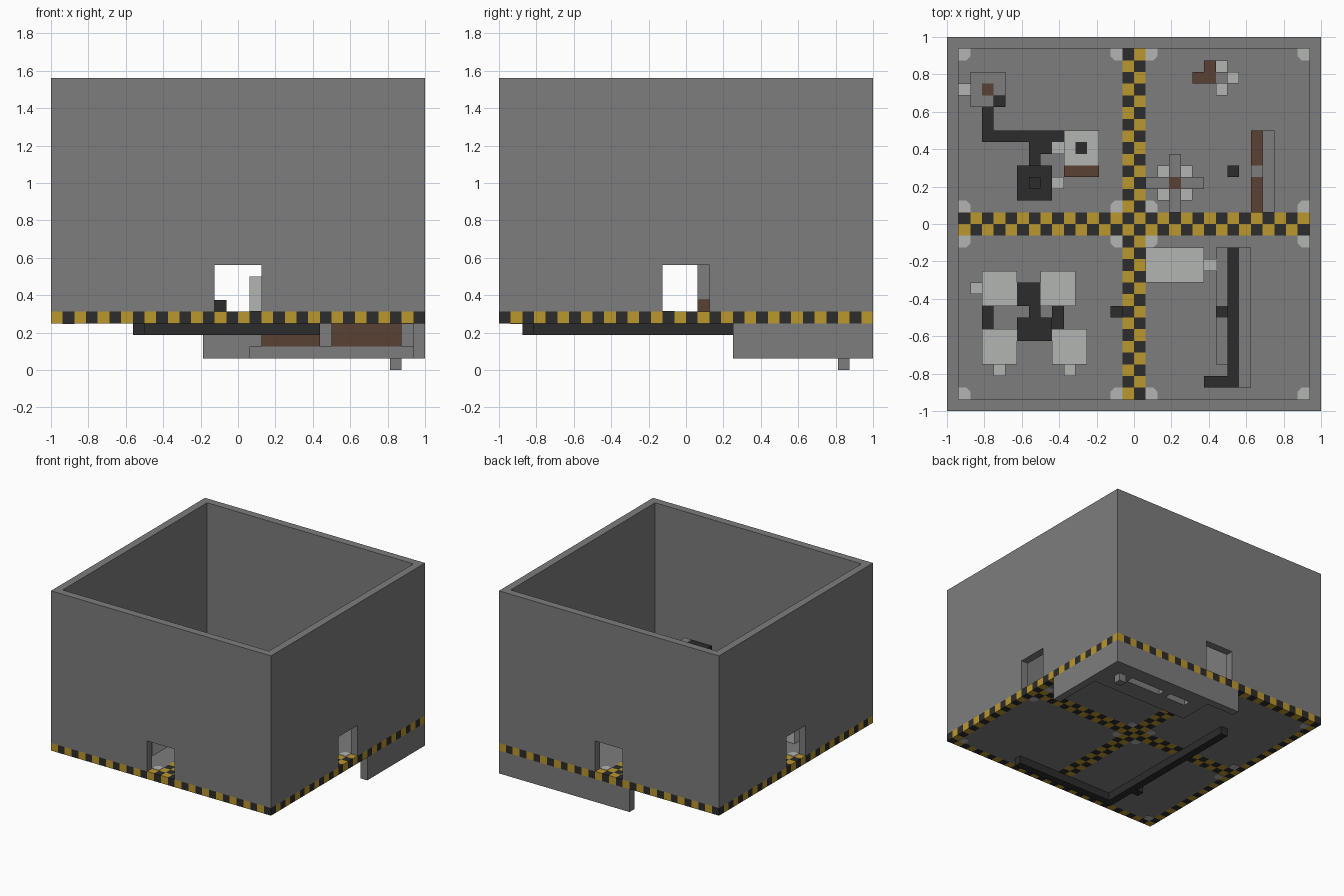
import bpy, bmesh, math
from mathutils import Matrix, Vector

if "Cube" in bpy.data.objects:
    bpy.data.objects.remove(bpy.data.objects["Cube"], do_unlink=True)

U = 1 / 16      # one block
FLOOR = 5       # walking level, in blocks


def material(name, rgb):
    m = bpy.data.materials.new(name)
    m.use_nodes = True
    colour = (*rgb, 1)
    m.diffuse_color = colour
    m.node_tree.nodes["Principled BSDF"].inputs["Base Color"].default_value = colour
    return m


GREY = material("concrete grey", (.205, .205, .205))
LIGHT = material("light grey", (.45, .46, .45))
DARK = material("charcoal", (.025, .025, .025))
YELLOW = material("hazard yellow", (.50, .31, .027))
BROWN = material("wood brown", (.102, .052, .033))


def finish(name, bm, *mats):
    bmesh.ops.recalc_face_normals(bm, faces=bm.faces)
    mesh = bpy.data.meshes.new(name)
    bm.to_mesh(mesh)
    bm.free()
    for m in mats:
        mesh.materials.append(m)
    ob = bpy.data.objects.new(name, mesh)
    bpy.context.collection.objects.link(ob)
    return ob


def prism(bm, points, offset):
    """Extrude a polygon (in blocks) along an offset."""
    face = bm.faces.new([bm.verts.new(Vector(p) * U) for p in points])
    new = bmesh.ops.extrude_face_region(bm, geom=[face], use_keep_orig=True)["geom"]
    verts = [g for g in new if isinstance(g, bmesh.types.BMVert)]
    bmesh.ops.translate(bm, verts=verts, vec=Vector(offset) * U)
    return list({v for v in face.verts} | set(verts))


def blocks(name, mat, z0, z1, *rects):
    """One object made of upright boxes; each rect is x0, y0, x1, y1."""
    bm = bmesh.new()
    for x0, y0, x1, y1 in rects:
        prism(bm, [(x0, y0, z0), (x1, y0, z0), (x1, y1, z0), (x0, y1, z0)], (0, 0, z1 - z0))
    return finish(name, bm, mat)


def furniture(name, mat, height, *rects):
    return blocks(name, mat, FLOOR, FLOOR + height, *rects)


# Floor slab with hazard checks around the rim and along the centre cross
bm = bmesh.new()
bmesh.ops.create_grid(bm, x_segments=32, y_segments=32, size=1)
for f in bm.faces:
    c = f.calc_center_median()
    i, j = math.floor(c.x / U), math.floor(c.y / U)
    if {i, j} & {-16, 15, -1, 0}:
        f.material_index = 1 + (i + j) % 2
bmesh.ops.translate(bm, verts=bm.verts, vec=(0, 0, FLOOR * U))
slab = finish("floor", bm, GREY, YELLOW, DARK)
solid = slab.modifiers.new("thickness", "SOLIDIFY")
solid.thickness = U
solid.offset = -1

# Four walls, each with a central doorway
bm = bmesh.new()
outline = [(-16, 5), (-2, 5), (-2, 9), (2, 9), (2, 5), (15, 5), (15, 25), (-16, 25)]
for turn in range(4):
    verts = prism(bm, [(x, -16, z) for x, z in outline], (0, 1, 0))
    bmesh.ops.rotate(bm, verts=verts, matrix=Matrix.Rotation(turn * math.pi / 2, 3, "Z"))
finish("walls", bm, GREY)

# Clipped corner tiles in each of the four rooms
bm = bmesh.new()
for sx in (-1, 1):
    for sy in (-1, 1):
        for cx, dx in ((1, 1), (15, -1)):
            for cy, dy in ((1, 1), (15, -1)):
                shape = [(0, 0), (1, 0), (1, .65), (.65, 1), (0, 1)]
                prism(bm, [(sx * (cx + dx * a), sy * (cy + dy * b), 3.95) for a, b in shape],
                      (0, 0, 1.1))
finish("corner_tiles", bm, LIGHT)

# Back left-hand room: machine, conduit and workstation
furniture("machine_body", GREY, 3, (-14, 10, -11, 13))
furniture("machine_cap", BROWN, 3.1, (-13, 11, -12, 12))
furniture("machine_outlet", DARK, 3.15, (-12, 10, -11, 11))
furniture("machine_step", LIGHT, 1, (-15, 11, -14, 12))
furniture("floor_conduit", DARK, 1, (-13, 8, -12, 10), (-13, 7, -6, 8),
          (-9, 6, -7, 7), (-9, 5, -8, 6))
furniture("control_block", DARK, 2, (-10, 2, -7, 5))
furniture("control_knob", DARK, 3, (-9, 3, -8, 4))
furniture("stools", LIGHT, 1, (-7, 6, -6, 7), (-7, 3, -6, 4))
furniture("work_table", LIGHT, 2, (-6, 5, -3, 8))
furniture("table_screen", DARK, 2.1, (-5, 6, -4, 7))
furniture("table_bench", BROWN, 2, (-6, 4, -3, 5))

# Back right-hand room: small table, cross-shaped table and shelves
furniture("side_table", BROWN, 2, (6, 12, 7, 14), (5, 12, 6, 13))
furniture("side_table_post", GREY, 2, (7, 12, 8, 13))
furniture("side_seats", LIGHT, 1, (7, 13, 8, 14), (8, 12, 9, 13), (7, 11, 8, 12))
blocks("cross_table", GREY, 6, 7, (1, 3, 3, 4), (4, 3, 6, 4), (3, 1, 4, 3), (3, 4, 4, 6))
furniture("cross_table_post", BROWN, 2, (3, 3, 4, 4))
furniture("cross_seats", LIGHT, 1, *[(x, y, x + 1, y + 1) for x in (2, 4) for y in (2, 4)])
furniture("bench_seat", BROWN, 1, (10, 1, 11, 4), (10, 5, 11, 8))
furniture("bench_divider", GREY, 1, (10, 4, 11, 5))
blocks("bench_back", GREY, 6, 9, (11, 1, 12, 8))
furniture("dark_stool", DARK, 1, (8, 4, 9, 5))

# Front right-hand room: long table and counter
furniture("long_table", LIGHT, 3, (1, -5, 6, -2))
furniture("long_table_seat", LIGHT, 1, (6, -4, 7, -3))
furniture("counter", DARK, 4, (8, -14, 9, -2), (6, -14, 8, -13))
furniture("counter_back", GREY, 4, (9, -14, 10, -2))
furniture("counter_step", GREY, 1, (7, -12, 8, -8), (7, -7, 8, -2))
furniture("counter_stool", DARK, 1, (7, -8, 8, -7))

# Front left-hand room: four desks around a dark hub
furniture("desks", LIGHT, 2, (-13, -7, -10, -4), (-8, -7, -5, -4),
          (-13, -12, -10, -9), (-7, -12, -4, -9))
furniture("desk_seats", LIGHT, 1, (-14, -6, -13, -5), (-12, -13, -11, -12), (-6, -13, -5, -12))
furniture("hub", DARK, 2, (-10, -7, -8, -5), (-9, -8, -8, -7), (-10, -10, -7, -8))
furniture("desk_links", DARK, 1, (-7, -9, -6, -7), (-13, -9, -12, -7), (-2, -8, -1, -7))

# Underside: pipe run, hanging skirt and ducts
blocks("under_pipe", DARK, 3, 4, (-8, -13, -7, 8), (-8, -14, 7, -13), (-9, -10, -8, -9))
blocks("under_skirt", GREY, 1, 4, (-3, 15, 16, 16), (15, 4, 16, 15))
blocks("under_tray", GREY, 1, 2, (1, 10.5, 15, 13), (1, 14, 15, 15),
       (1, 13, 3, 14), (6, 13, 7, 14), (12, 13, 15, 14))
blocks("low_crate", BROWN, 2, 3, (2, 10.5, 7, 13))
blocks("tall_crate", BROWN, 2, 4, (8, 10.5, 14, 13))
blocks("under_peg", GREY, 0, 1, (13, 13, 14, 14))
